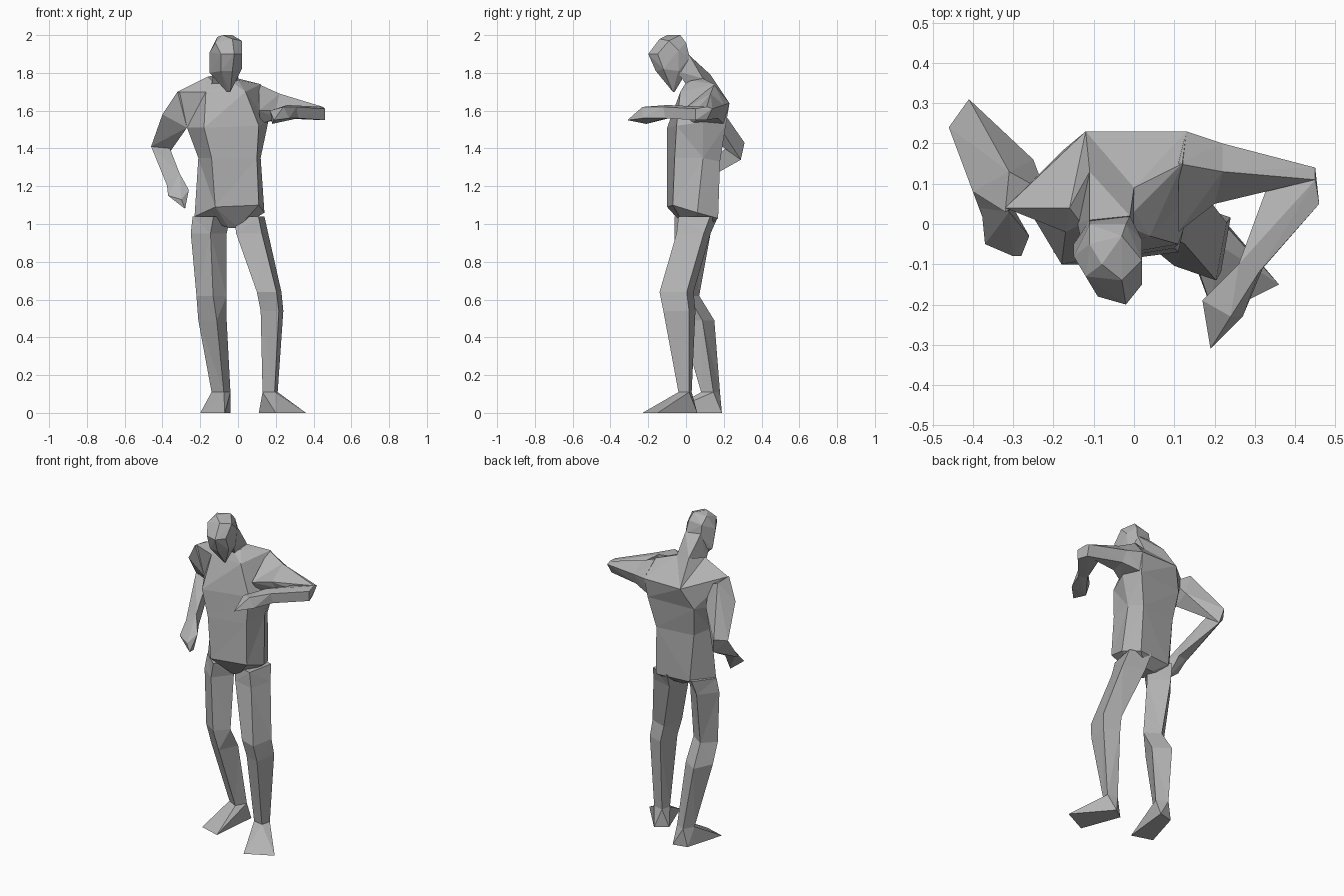
import bpy
import bmesh
from mathutils import Vector

UNIT = 0.01  # all coordinates below are in hundredths

default_cube = bpy.data.objects.get("Cube")
if default_cube:
    bpy.data.objects.remove(default_cube, do_unlink=True)

# Single matte grey for the whole figure
grey = bpy.data.materials.new("plain grey")
grey.use_nodes = True
grey.diffuse_color = (0.45, 0.45, 0.45, 1)
grey.node_tree.nodes["Principled BSDF"].inputs["Base Color"].default_value = grey.diffuse_color


def finish(name, mesh_builder):
    """Turn a bmesh into a flat shaded object with the grey material."""
    bmesh.ops.recalc_face_normals(mesh_builder, faces=mesh_builder.faces[:])
    mesh = bpy.data.meshes.new(name)
    mesh_builder.to_mesh(mesh)
    mesh_builder.free()
    mesh.materials.append(grey)
    part = bpy.data.objects.new(name, mesh)
    bpy.context.collection.objects.link(part)
    return part


def loft(name, rings):
    """Skin a list of equally sized rings and close both ends."""
    builder = bmesh.new()
    loops = [[builder.verts.new(Vector(point) * UNIT) for point in ring] for ring in rings]
    count = len(loops[0])
    for lower, upper in zip(loops, loops[1:]):
        for i in range(count):
            j = (i + 1) % count
            builder.faces.new((lower[i], lower[j], upper[j], upper[i]))
    builder.faces.new(loops[0])
    builder.faces.new(loops[-1])
    bmesh.ops.triangulate(builder, faces=builder.faces[:])
    return finish(name, builder)


def hull(name, points):
    """Wrap a few corner points in a faceted convex shell."""
    builder = bmesh.new()
    for point in points:
        builder.verts.new(Vector(point) * UNIT)
    result = bmesh.ops.convex_hull(builder, input=builder.verts[:])
    unused = [item for item in result["geom_interior"] if isinstance(item, bmesh.types.BMVert)]
    bmesh.ops.delete(builder, geom=unused, context="VERTS")
    return finish(name, builder)


def turned_section(left, right, front, back, height, turn):
    """Four sided section touching its bounding rectangle, turned inside it."""
    shift_x = (right - left) * turn
    shift_y = (back - front) * turn
    return [
        (left + shift_x, front, height),
        (right, front + shift_y, height),
        (right - shift_x, back, height),
        (left, back - shift_y, height),
    ]


def leg_and_foot(side, sections, sole):
    """Loft a leg and hang a wedge shaped foot from its ankle."""
    rings = [turned_section(*section) for section in sections]
    loft(side + "_leg", rings)
    hull(side + "_foot", rings[-1] + sole)


# Torso: hem, waist, chest, shoulders and neck base, each running
# front right, front left, left side, back left, back right, right side
hem = [(-12, -10, 109), (11, -7, 110), (14, 6, 106), (9, 17, 103), (-13, 15, 103), (-23, 3, 104)]
waist = [(-14, -10, 135), (10, -6, 135), (12, 9, 135), (8, 18, 133), (-16, 15, 133), (-21, 5, 135)]
chest = [(-18, -10, 151), (11, -5, 152), (16, 9, 154), (12, 21, 152), (-18, 18, 151), (-27, 5, 151)]
shoulders = [(-17, -2, 170), (4, -3, 170), (12, 15, 174), (13, 23, 164), (-12, 23, 164), (-32, 4, 170)]
neck_base = [(-13, 0, 175), (-3, 0, 175), (0, 3, 176), (0, 9, 177), (-11, 13, 179), (-16, 4, 178)]
loft("torso", [hem, waist, chest, shoulders, neck_base])

# Pelvis closes the torso between the legs
hull("pelvis", hem + [(-5, 0, 98), (0, 0, 98), (-5, 10, 98), (1, 10, 98)])

# Neck leaning forward into the head
loft("neck", [
    [(-14, 0, 174), (-2, 0, 174), (0, 9, 177), (-11, 13, 179)],
    [(-13, -5, 181), (0, -5, 181), (-1, 2, 189), (-11, 1, 190)],
])

# Head, bowed and turned slightly to its left
crown = [(-11, -5, 199), (-3, -3, 200), (-8, -10, 200)]
forehead = [(-12, -13, 196), (-3, -14, 198), (2, -9, 197)]
brow = [(-9, -18, 190), (-2, -20, 190), (2, -15, 190), (-15, -8, 191), (2, -4, 192)]
jaw = [(-9, -15, 181), (-3, -16, 181), (2, -12, 182), (-15, -5, 180), (1, -4, 181)]
chin = [(-6, -6, 170), (-4, -7, 170)]
nape = [(-11, 0, 195), (-2, 0, 196), (-11, 1, 188), (-1, 2, 188), (-11, 0, 180), (-2, 0, 180)]
hull("head", crown + forehead + brow + jaw + chin + nape)

# Left arm, raised sideways with the forearm folded forward
left_socket = [(11, 15, 174), (13, 23, 164), (12, 20, 153), (11, -2, 160), (12, 3, 153)]
left_middle = [(22, 13, 169), (22, 20, 163), (23, 17, 156), (20, 5, 160), (21, 7, 156)]
left_elbow = [(45, 11, 162), (45, 14, 161), (44, 11, 155), (33, 9, 160), (34, 9, 156)]
left_wrist = [(26, -10, 163), (31, -12, 162), (27, -9, 156), (32, -11, 156)]
hull("left_shoulder", left_socket + left_middle)
hull("left_upper_arm", left_middle + left_elbow)
hull("left_forearm", left_elbow + [(46, 5, 161), (46, 5, 155)] + left_wrist)
hull("left_hand", left_wrist + [(17, -19, 160), (24, -23, 162), (27, -23, 156),
                                (18, -21, 153), (19, -31, 155)])

# Right arm, elbow pushed back and hand beside the hip
right_socket = [(-32, 3, 170), (-31, 13, 169), (-27, 5, 151), (-25, 16, 154), (-22, 8, 164)]
right_elbow = [(-46, 24, 141), (-41, 31, 143), (-39, 29, 134), (-36, 21, 140)]
right_wrist = [(-38, 5, 124), (-31, 3, 127), (-37, 0, 119), (-30, 4, 120)]
hull("right_upper_arm", right_socket + [(-40, 8, 158)] + right_elbow)
hull("right_forearm", right_elbow + right_wrist)
hull("right_hand", right_wrist + [(-37, -5, 115), (-30, -8, 113), (-26, -3, 118),
                                  (-28, -8, 108), (-28, -4, 108)])

# Legs: hip, thigh, knee, calf and ankle, then the flat sole of each foot
leg_and_foot("left", [
    (-2, 14, -4, 17, 104, 0.8),
    (-1, 16, -5, 13, 95, 0.8),
    (10, 23, -14, 4, 64, 0.8),
    (12, 24, -12, 5, 54, 0.8),
    (13, 21, -4, 3, 11, 0.8),
], [(11, 1, 0), (18, 6, 0), (20, -23, 0), (36, -15, 0)])
leg_and_foot("right", [
    (-24, -4, -6, 16, 104, 0.55),
    (-25, -6, -6, 13, 95, 0.55),
    (-22, -6, -6, 7, 62, 0.55),
    (-21, -6, -3, 15, 49, 0.65),
    (-14, -4, 8, 18, 11, 0.65),
], [(-13, 17, 0), (-4, 19, 0), (-20, -7, 0), (-7, -11, 0)])
